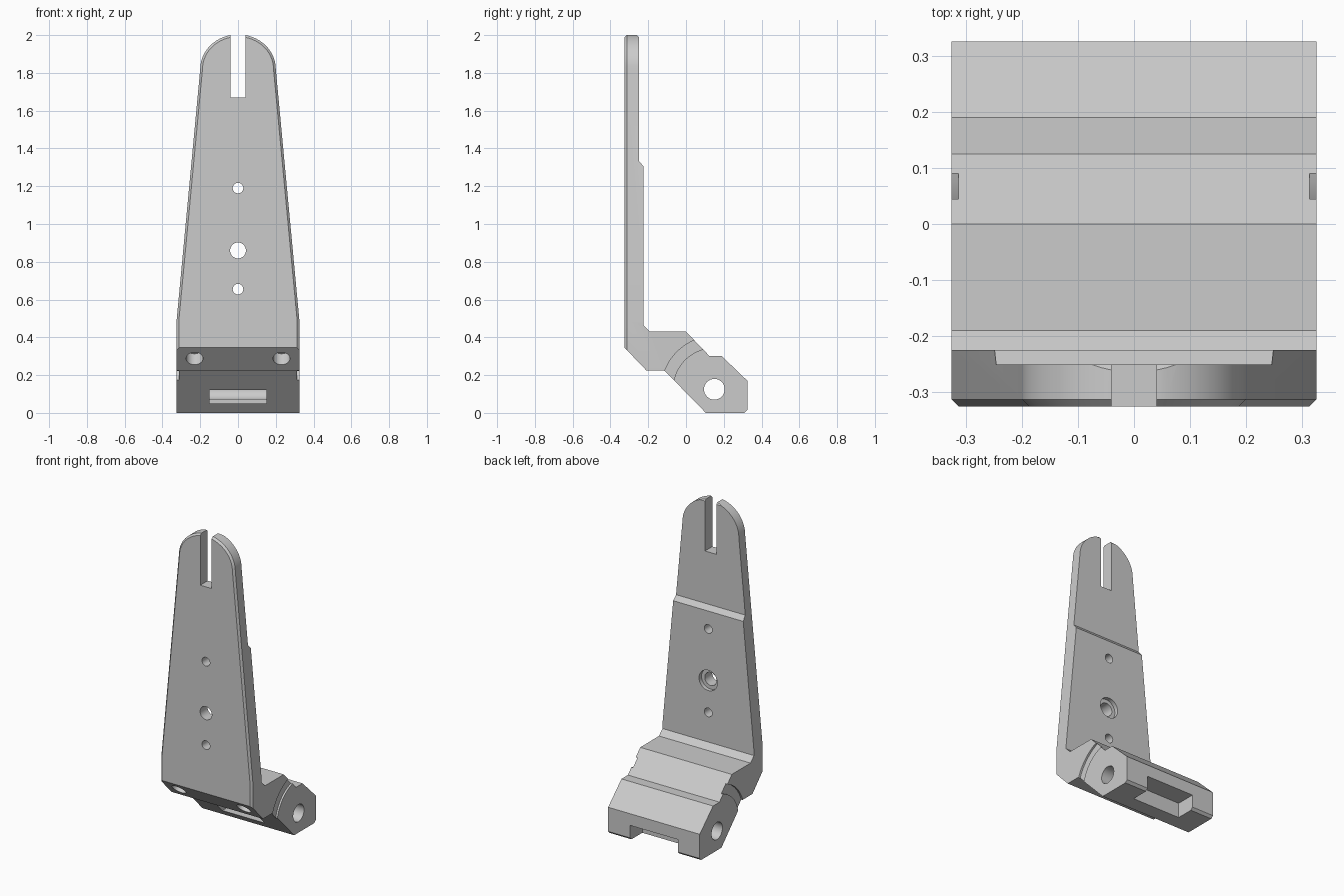
import bpy
import bmesh
from math import sin, cos, pi, radians

if "Cube" in bpy.data.objects:
    bpy.data.objects.remove(bpy.data.objects["Cube"], do_unlink=True)


def prism(name, points, axis, start, end):
    """Extrude a 2D outline along x (points are y, z) or y (points are x, z)."""
    place = (lambda p: (start, *p)) if axis == "x" else (lambda p: (p[0], start, p[1]))
    bm = bmesh.new()
    face = bm.faces.new([bm.verts.new(place(p)) for p in points])
    ext = bmesh.ops.extrude_face_region(bm, geom=[face])
    moved = [v for v in ext["geom"] if isinstance(v, bmesh.types.BMVert)]
    step = end - start
    bmesh.ops.translate(bm, verts=moved, vec=(step, 0, 0) if axis == "x" else (0, step, 0))
    bmesh.ops.recalc_face_normals(bm, faces=bm.faces)
    return finish(name, bm)


def finish(name, bm):
    mesh = bpy.data.meshes.new(name)
    bm.to_mesh(mesh)
    bm.free()
    obj = bpy.data.objects.new(name, mesh)
    bpy.context.collection.objects.link(obj)
    return obj


def rod(name, centre, radius, length, rotation, sides=32):
    bpy.ops.mesh.primitive_cylinder_add(vertices=sides, radius=radius, depth=length,
                                        location=centre, rotation=rotation)
    obj = bpy.context.object
    obj.name = name
    return obj


def combine(target, tool, operation="DIFFERENCE"):
    tool.hide_render = True
    mod = target.modifiers.new(tool.name, "BOOLEAN")
    mod.operation = operation
    mod.solver = "EXACT"
    mod.object = tool
    bpy.context.view_layer.objects.active = target
    bpy.ops.object.modifier_apply(modifier=mod.name)
    bpy.data.objects.remove(tool, do_unlink=True)


def box(name, low, high):
    (x0, y0, z0), (x1, y1, z1) = low, high
    return prism(name, [(y0, z0), (y1, z0), (y1, z1), (y0, z1)], "x", x0, x1)


# Bracket body: side profile of plate, elbow and pivot block
side = [(-.325, .345), (-.21, .225), (-.115, .225), (.105, 0), (.31, 0),
        (.325, .015), (.325, .17), (.19, .3), (.125, .3), (0, .43),
        (-.19, .43), (-.225, .465), (-.225, 1.305), (-.25, 1.335),
        (-.25, 1.99), (-.26, 2), (-.315, 2), (-.325, 1.99)]
bracket = prism("angled_bracket", side, "x", -.325, .325)

# Tapered front outline with a domed top and chamfered front edges
dome = [(.2 * cos(pi * i / 32), 1.82 + .184 * sin(pi * i / 32)) for i in range(33)]
outline = prism("taper_outline", [(-.325, -.2), (.325, -.2), (.325, .49)] + dome
                + [(-.325, .49)], "y", -.325, .6)
bm = bmesh.new()
bm.from_mesh(outline.data)
front_edges = [e for e in bm.edges if all(v.co.y < -.32 for v in e.verts)]
bmesh.ops.bevel(bm, geom=front_edges, offset=.012, segments=1, affect="EDGES")
bm.to_mesh(outline.data)
bm.free()
combine(bracket, outline, "INTERSECT")

# Open slot in the plate top
combine(bracket, box("top_slot", (-.04, -.5, 1.67), (.04, 0, 2.2)))

# Plate holes, with a counterbore behind the large one
along_y = (radians(90), 0, 0)
for z, r in ((1.19, .028), (.86, .042), (.655, .028)):
    combine(bracket, rod("plate_hole", (0, -.28, z), r, .3, along_y))
combine(bracket, rod("counterbore", (0, -.21, .86), .065, .08, along_y))

# Screw holes in the lower front slope
for x in (-.23, .23):
    combine(bracket, rod("screw_hole", (x, -.27, .288), .045, .16, (radians(-45), 0, 0)))

# Cross hole through the pivot block
combine(bracket, rod("pivot_hole", (0, .15, .125), .055, 1, (0, radians(90), 0)))

# Shallow curved grooves on both sides around the pivot
angles = [radians(85 + 5 * i) for i in range(21)]
band = ([(.15 + .28 * cos(a), .125 + .28 * sin(a)) for a in angles]
        + [(.15 + .22 * cos(a), .125 + .22 * sin(a)) for a in reversed(angles)])
for s in (-1, 1):
    combine(bracket, prism("side_groove", band, "x", s * .313, s * .4))

# Notch at the lower back edge and pocket in the sloped underside
combine(bracket, box("back_notch", (-.17, .2, -.1), (.17, .5, .095)))
combine(bracket, prism("front_pocket", [(-.1, .05), (.135, .05), (.135, .12), (-.1, .12)],
                       "x", -.15, .15))

bpy.ops.object.select_all(action="DESELECT")
bracket.select_set(True)
bpy.context.view_layer.objects.active = bracket
bpy.ops.object.shade_smooth_by_angle(angle=radians(25))
